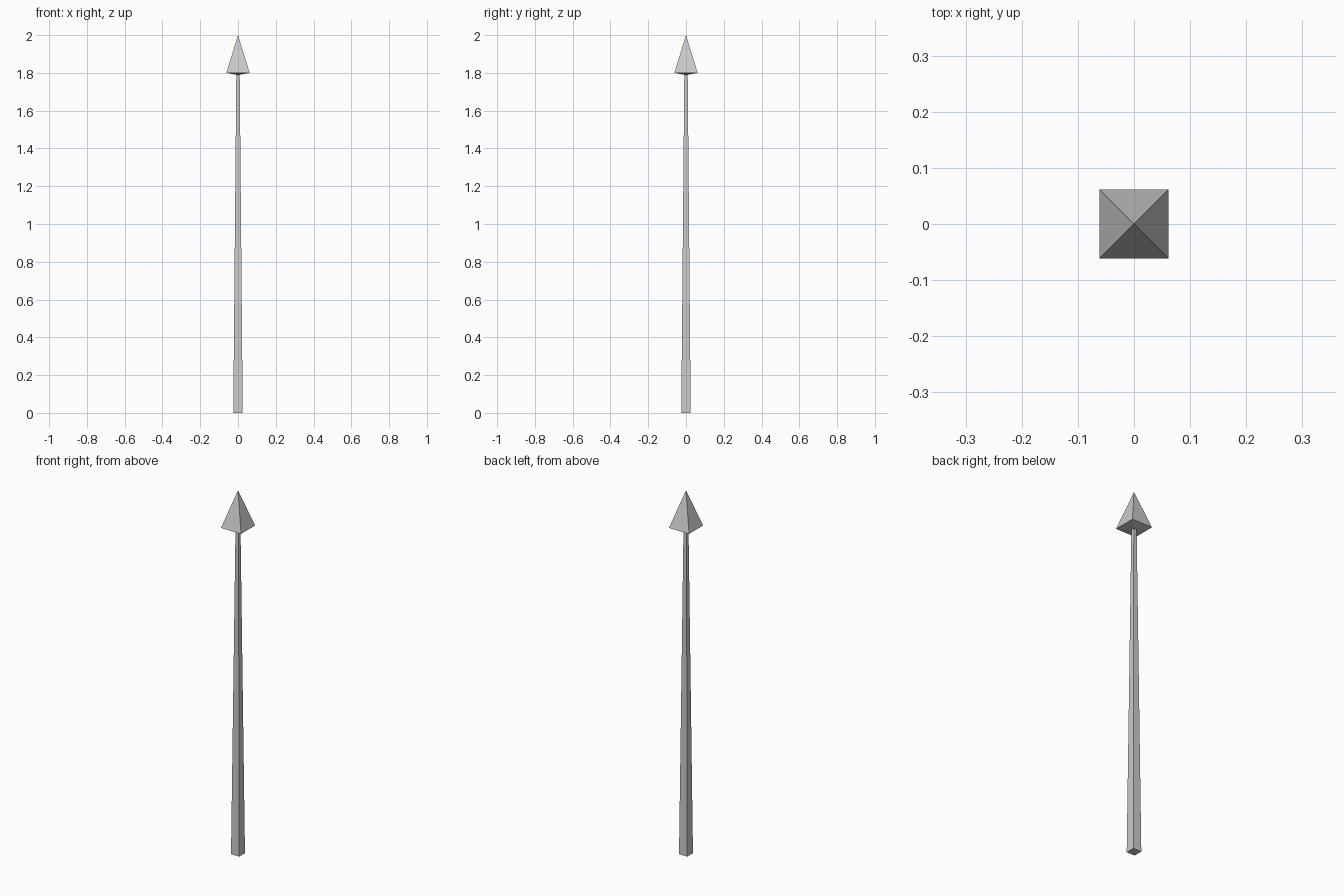
import bpy, bmesh

if "Cube" in bpy.data.objects:
    bpy.data.objects.remove(bpy.data.objects["Cube"])


def square_loft(name, sections):
    """Loft square sections given as (z, half_width); half_width 0 makes a tip."""
    bm = bmesh.new()
    rings = []
    for z, h in sections:
        corners = [(-1, -1), (1, -1), (1, 1), (-1, 1)]
        rings.append([bm.verts.new((x * h, y * h, z)) for x, y in corners])
    for low, high in zip(rings, rings[1:]):
        for i in range(4):
            j = (i + 1) % 4
            bm.faces.new((low[i], low[j], high[j], high[i]))
    bm.faces.new(rings[0][::-1])
    if sections[-1][1] > 0:
        bm.faces.new(rings[-1])
    bmesh.ops.remove_doubles(bm, verts=bm.verts, dist=1e-5)
    bmesh.ops.recalc_face_normals(bm, faces=bm.faces)
    mesh = bpy.data.meshes.new(name)
    bm.to_mesh(mesh)
    bm.free()
    obj = bpy.data.objects.new(name, mesh)
    bpy.context.collection.objects.link(obj)
    return obj


# Tapered square shaft
square_loft("shaft", [(0, 0.025), (1.795, 0.009)])

# Pyramid point with a slightly bevelled underside
square_loft("spear_head", [(1.79, 0.009), (1.80, 0.0615), (2.0, 0)])
